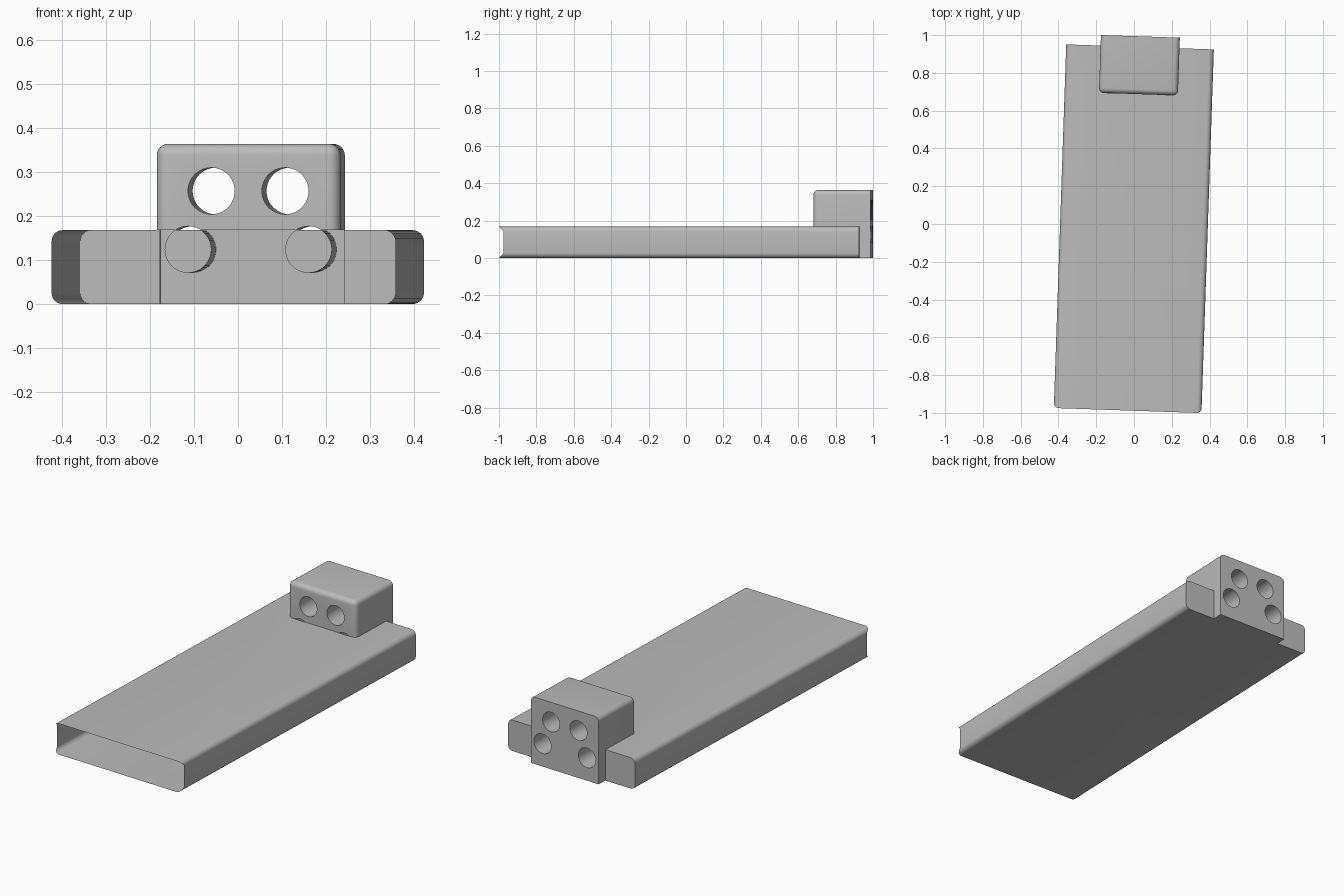
import bpy, bmesh, math
from mathutils import Matrix, Vector

cube = bpy.data.objects.get("Cube")
if cube:
    bpy.data.objects.remove(cube, do_unlink=True)

grey = bpy.data.materials.new("plain grey")
grey.use_nodes = True
grey.diffuse_color = (0.5, 0.5, 0.5, 1)
grey.node_tree.nodes["Principled BSDF"].inputs["Base Color"].default_value = (0.5, 0.5, 0.5, 1)

HALF_W, FRONT, BACK, HEIGHT, ROUND = 0.391, -0.988, 0.938, 0.168, 0.026
BLOCK_W, BLOCK_FRONT, BLOCK_BACK, BLOCK_TOP = 0.209, 0.688, 0.994, 0.364


def finish(name, bm):
    mesh = bpy.data.meshes.new(name)
    bm.to_mesh(mesh)
    bm.free()
    obj = bpy.data.objects.new(name, mesh)
    obj.data.materials.append(grey)
    bpy.context.collection.objects.link(obj)
    return obj


def rounded_box(name, low, high, is_round):
    """Box whose edges chosen by is_round(midpoint, direction) are filleted."""
    low, high = Vector(low), Vector(high)
    bm = bmesh.new()
    bmesh.ops.create_cube(bm, size=1)
    for v in bm.verts:
        v.co = Vector([(a + b) / 2 + c * (b - a) for a, b, c in zip(low, high, v.co)])
    edges = [e for e in bm.edges
             if is_round((e.verts[0].co + e.verts[1].co) / 2,
                         (e.verts[1].co - e.verts[0].co).normalized())]
    bmesh.ops.bevel(bm, geom=edges, offset=ROUND, segments=6, profile=0.5, affect='EDGES')
    return finish(name, bm)


def combine(target, other, operation):
    mod = target.modifiers.new("combine", 'BOOLEAN')
    mod.operation, mod.solver, mod.object = operation, 'EXACT', other
    bpy.context.view_layer.objects.active = target
    bpy.ops.object.modifier_apply(modifier=mod.name)
    bpy.data.objects.remove(other, do_unlink=True)


# Long sleeve, rounded along its length
sleeve = rounded_box("sleeve_with_end_block", (-HALF_W, FRONT, 0), (HALF_W, BACK, HEIGHT),
                     lambda mid, d: abs(d.y) > 0.9)

# End block: rounded on top and at its front corners, sharp at the back
block = rounded_box("end_block", (-BLOCK_W, BLOCK_FRONT, 0), (BLOCK_W, BLOCK_BACK, BLOCK_TOP),
                    lambda mid, d: mid.y < BLOCK_BACK - 0.01 and
                    (abs(d.z) > 0.9 or mid.z > BLOCK_TOP - 0.01))
combine(sleeve, block, 'UNION')

# Four holes: the upper pair runs through, the lower pair ends inside the sleeve
for side in (-1, 1):
    for x, z, start in ((0.084, 0.257, BLOCK_FRONT - 0.05), (0.137, 0.124, BLOCK_FRONT - 0.001)):
        end = BLOCK_BACK + 0.05
        bm = bmesh.new()
        bmesh.ops.create_cone(
            bm, cap_ends=True, segments=48, radius1=0.053, radius2=0.053, depth=end - start,
            matrix=Matrix.Translation((side * x, (start + end) / 2, z)) @ Matrix.Rotation(math.pi / 2, 4, 'X'))
        cutter = finish("hole_cutter", bm)
        cutter.hide_render = True
        combine(sleeve, cutter, 'DIFFERENCE')

# Open the front end and draw the side walls back behind the rounded corners
bm = bmesh.new()
bm.from_mesh(sleeve.data)
rim = [v for v in bm.verts if v.co.y < FRONT + 0.001]
bmesh.ops.delete(bm, geom=[f for f in bm.faces if all(v in rim for v in f.verts)], context='FACES_ONLY')
for v in rim:
    reach = min(ROUND, max(0, abs(v.co.x) - (HALF_W - ROUND)))
    v.co.y += ROUND - math.sqrt(ROUND ** 2 - reach ** 2)
bm.to_mesh(sleeve.data)
bm.free()

# Slight turn about the vertical
sleeve.rotation_euler.z = math.radians(-1.95)
bpy.ops.object.select_all(action='DESELECT')
sleeve.select_set(True)
bpy.context.view_layer.objects.active = sleeve
bpy.ops.object.shade_smooth_by_angle(angle=math.radians(30))
